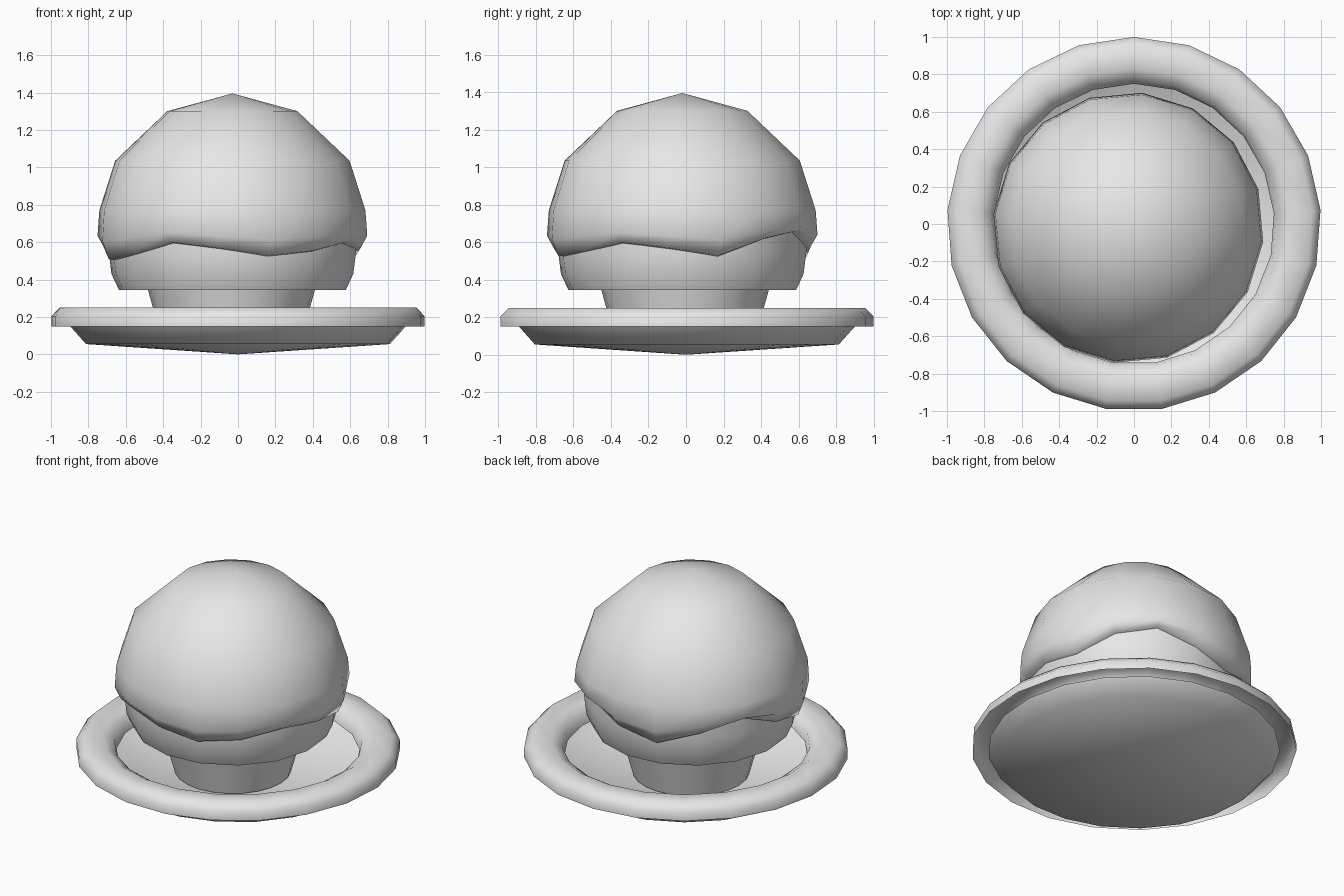
import bpy, bmesh
from math import sin, cos, radians, tau

old = bpy.data.objects.get("Cube")
if old:
    bpy.data.objects.remove(old, do_unlink=True)

grey = bpy.data.materials.new("light_grey")
grey.use_nodes = True
grey.diffuse_color = (0.8, 0.8, 0.8, 1)
grey.node_tree.nodes["Principled BSDF"].inputs["Base Color"].default_value = (0.8, 0.8, 0.8, 1)


def lathe(name, rows, sides, start=0, centre=(0, 0), angle=60):
    """Turn (radius, height) rows round z; height may be one value per side."""
    bm = bmesh.new()
    rings = []
    for r, z in rows:
        if r == 0:
            rings.append([bm.verts.new((*centre, z))] * sides)
            continue
        ring = []
        for i in range(sides):
            a = radians(start) + tau * i / sides
            h = z[i] if isinstance(z, list) else z
            ring.append(bm.verts.new((centre[0] + r * cos(a), centre[1] + r * sin(a), h)))
        rings.append(ring)
    for low, high in zip(rings, rings[1:]):
        for i in range(sides):
            j = (i + 1) % sides
            corners = [low[i], low[j], high[j], high[i]]
            bm.faces.new(list(dict.fromkeys(corners)))
    mesh = bpy.data.meshes.new(name)
    bm.to_mesh(mesh)
    bm.free()
    mesh.materials.append(grey)
    ob = bpy.data.objects.new(name, mesh)
    bpy.context.collection.objects.link(ob)
    bpy.ops.object.select_all(action='DESELECT')
    ob.select_set(True)
    bpy.context.view_layer.objects.active = ob
    bpy.ops.object.shade_smooth_by_angle(angle=radians(angle))
    return ob


# Plate: shallow dish below a rounded rim that is open underneath
lathe("plate_dish", [(0, 0), (0.815, 0.055), (0.9, 0.15)], 21, 90)
lathe("plate_rim", [(1, 0.15), (1, 0.205), (0.955, 0.25), (0.83, 0.25),
                    (0.765, 0.21), (0.75, 0.15)], 21, 90)

# Tapered baking cup standing in the dish
lathe("baking_cup", [(0, 0.03), (0.36, 0.03), (0.475, 0.45), (0, 0.45)], 24, 0, (-0.035, -0.005))

# Cake edge that bulges over the cup
middle = (-0.03, -0.02)
lathe("cake", [(0, 0.36), (0.42, 0.355), (0.61, 0.345), (0.65, 0.43), (0.665, 0.55),
               (0.66, 0.76), (0, 0.9)], 16, -5.9, middle)

# Icing dome with a wavy lower lip
lip = [0.57, 0.53, 0.62, 0.66, 0.58, 0.52, 0.60, 0.67,
       0.57, 0.51, 0.54, 0.60, 0.57, 0.53, 0.555, 0.60]
belly = [0.35 + 0.5 * h for h in lip]
lathe("icing", [(0.64, [h - 0.01 for h in lip]), (0.69, lip), (0.725, belly),
                (0.715, 0.77), (0.63, 1.035), (0.35, 1.3), (0, 1.395)],
      16, -5.9, middle, 80)
